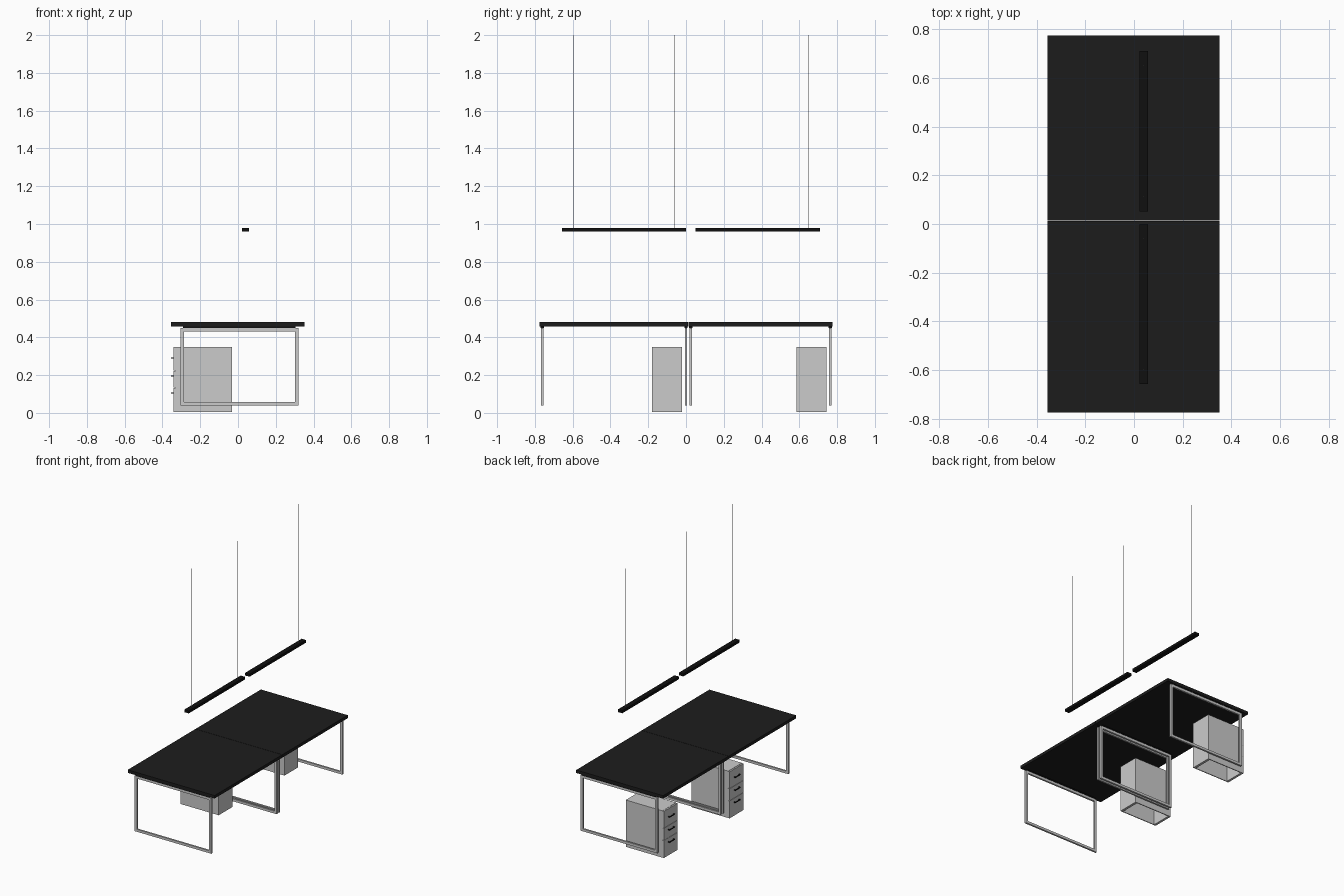
import bpy, bmesh

if "Cube" in bpy.data.objects:
    bpy.data.objects.remove(bpy.data.objects["Cube"])

def material(name, v):
    m = bpy.data.materials.new(name)
    m.diffuse_color = (v, v, v, 1)
    m.use_nodes = True
    m.node_tree.nodes["Principled BSDF"].inputs["Base Color"].default_value = m.diffuse_color
    return m

black_top = material("black_laminate", 0.012)
black_metal = material("black_metal", 0.005)

def finish(name, bm, mat=None):
    mesh = bpy.data.meshes.new(name)
    bmesh.ops.recalc_face_normals(bm, faces=bm.faces[:])
    bm.to_mesh(mesh)
    bm.free()
    ob = bpy.data.objects.new(name, mesh)
    bpy.context.collection.objects.link(ob)
    if mat:
        mesh.materials.append(mat)
    return ob

def add_box(bm, x, y, z):
    verts = bmesh.ops.create_cube(bm, size=1)["verts"]
    for v in verts:
        for i, (a, b) in enumerate((x, y, z)):
            v.co[i] = (a + b) / 2 + v.co[i] * (b - a)
    return verts

def box(name, x, y, z, mat=None):
    bm = bmesh.new()
    add_box(bm, x, y, z)
    return finish(name, bm, mat)

# Rectangular loop leg with mitred corners
def leg_frame(name, y, t=0.018, w=0.013):
    x0, x1, z0, z1 = -0.305, 0.32, 0.04, 0.45
    bm = bmesh.new()
    rings = []
    for yy in (y - w / 2, y + w / 2):
        for d in (0, t):
            rings.append([bm.verts.new(c) for c in (
                (x0 + d, yy, z0 + d), (x1 - d, yy, z0 + d),
                (x1 - d, yy, z1 - d), (x0 + d, yy, z1 - d))])
    fo, fi, bo, bi = rings
    for i in range(4):
        j = (i + 1) % 4
        for a, b in ((fo, fi), (fi, bi), (bi, bo), (bo, fo)):
            bm.faces.new((a[i], a[j], b[j], b[i]))
    finish(name, bm)
    # Dark spacer between frame and top
    box(name + "_spacer", (-0.29, 0.305), (y - 0.009, y + 0.009),
        (0.45, 0.458), black_metal)

# Drawer pedestal: shell open underneath, drawer fronts and handles on -x
def pedestal(name, y0, y1):
    x0, x1, z0, z1 = -0.33, -0.043, 0.005, 0.35
    bm = bmesh.new()
    verts = add_box(bm, (x0, x1), (y0, y1), (z0, z1))
    bm.normal_update()
    bottom = [f for f in bm.faces if f.normal.z < -0.9]
    bmesh.ops.inset_region(bm, faces=bottom, thickness=0.009)
    inner = bmesh.ops.extrude_face_region(bm, geom=bottom)["geom"]
    bmesh.ops.delete(bm, geom=bottom, context="FACES")
    for v in inner:
        if isinstance(v, bmesh.types.BMVert):
            v.co.z = z1 - 0.009
    finish(name + "_shell", bm)
    box(name + "_back_panel", (x1, -0.031), (y0, y1), (z0, z1))
    levels = (0.005, 0.135, 0.225, 0.35)
    mid = (y0 + y1) / 2
    for i, hz in enumerate((0.105, 0.195, 0.29)):
        box(f"{name}_drawer_front_{i + 1}", (-0.341, x0), (y0, y1),
            (levels[i], levels[i + 1] - 0.002))
        bm = bmesh.new()
        add_box(bm, (-0.355, -0.350), (mid - 0.03, mid + 0.03), (hz - 0.003, hz + 0.003))
        for s in (-1, 1):
            c = mid + s * 0.027
            add_box(bm, (-0.351, -0.341), (c - 0.003, c + 0.003), (hz - 0.003, hz + 0.003))
        finish(f"{name}_handle_{i + 1}", bm, black_metal)

# Linear lamp hung from two thin cables
def lamp(name, y0, y1):
    box(name + "_bar", (0.022, 0.058), (y0, y1), (0.961, 0.98), black_metal)
    for i, y in enumerate((y0 + 0.06, y1 - 0.06)):
        bm = bmesh.new()
        bmesh.ops.create_cone(bm, cap_ends=True, segments=6, radius1=0.001,
                              radius2=0.001, depth=1.02)
        bmesh.ops.translate(bm, verts=bm.verts[:], vec=(0.04, y, 1.49))
        finish(f"{name}_cable_{i + 1}", bm)

# Two desks side by side: top, two legs and a pedestal each
desks = (("front", -0.775, 0.0115, (-0.762, 0.0), (-0.18, -0.02), (-0.657, 0.0)),
         ("rear", 0.0135, 0.775, (0.026, 0.764), (0.585, 0.745), (0.051, 0.71)))
for side, y0, y1, legs, ped, light in desks:
    box(side + "_desk_top", (-0.356, 0.352), (y0, y1), (0.458, 0.48), black_top)
    for i, y in enumerate(legs):
        leg_frame(f"{side}_desk_leg_{i + 1}", y)
    pedestal(side + "_pedestal", *ped)
    lamp(side + "_lamp", *light)
